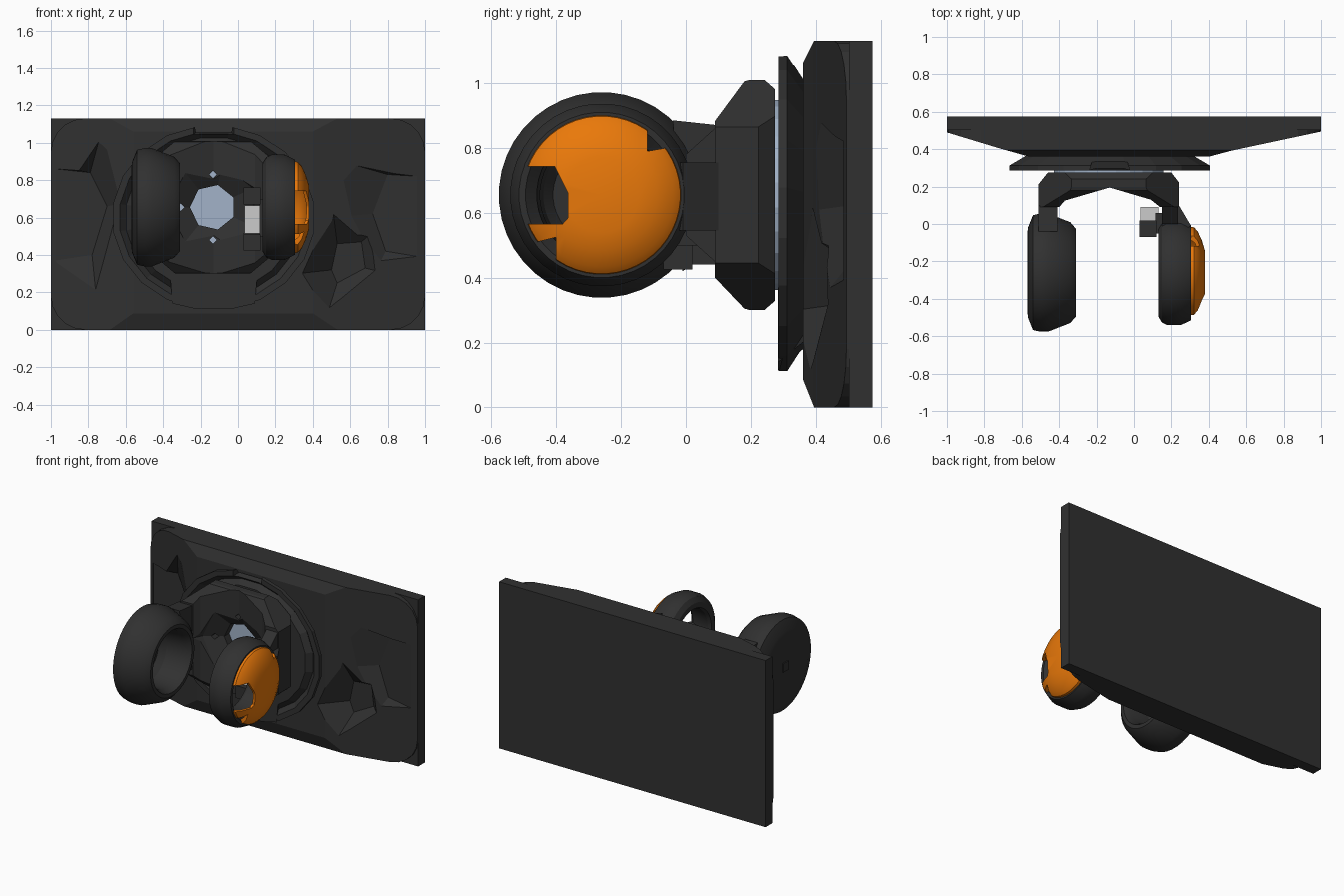
import bpy, bmesh, math

if "Cube" in bpy.data.objects:
    bpy.data.objects.remove(bpy.data.objects["Cube"])


def mat(name, r, g, b):
    m = bpy.data.materials.new(name)
    m.diffuse_color = (r, g, b, 1)
    m.use_nodes = True
    m.node_tree.nodes["Principled BSDF"].inputs["Base Color"].default_value = m.diffuse_color
    return m


DARK = mat("dark", 0.03, 0.03, 0.03)
ORANGE = mat("orange", 0.82, 0.19, 0.003)
BLUE = mat("pale_blue", 0.36, 0.45, 0.58)
PALE = mat("pale_grey", 0.7, 0.7, 0.7)


def place(axis, t, u, v):
    return {'x': (t, u, v), 'y': (u, t, v), 'z': (u, v, t)}[axis]


def finish(name, bm, m):
    bmesh.ops.remove_doubles(bm, verts=bm.verts, dist=1e-5)
    bmesh.ops.recalc_face_normals(bm, faces=bm.faces)
    me = bpy.data.meshes.new(name)
    bm.to_mesh(me)
    bm.free()
    me.materials.append(m)
    ob = bpy.data.objects.new(name, me)
    bpy.context.collection.objects.link(ob)
    return ob


def smooth(ob):
    bpy.ops.object.select_all(action='DESELECT')
    ob.select_set(True)
    bpy.context.view_layer.objects.active = ob
    bpy.ops.object.shade_smooth_by_angle(angle=math.radians(30))


def prism(name, pts, axis, a, b, pts2=None, m=DARK):
    """Extrude a 2D outline along an axis, optionally tapering to a second one."""
    bm = bmesh.new()
    r1 = [bm.verts.new(place(axis, a, *p)) for p in pts]
    r2 = [bm.verts.new(place(axis, b, *p)) for p in (pts2 or pts)]
    n = len(pts)
    bm.faces.new(r1)
    bm.faces.new(r2)
    for i in range(n):
        bm.faces.new((r1[i], r1[(i + 1) % n], r2[(i + 1) % n], r2[i]))
    return finish(name, bm, m)


def rect(u0, u1, v0, v1):
    return [(u0, v0), (u1, v0), (u1, v1), (u0, v1)]


def lathe(name, prof, axis, cu, cv, n=40, su=1.0, m=DARK):
    """Spin a closed (position, radius) profile about an x or y axis."""
    bm = bmesh.new()
    rings = []
    for t, r in prof:
        if r == 0:
            rings.append([bm.verts.new(place(axis, t, cu, cv))] * n)
        else:
            rings.append([bm.verts.new(place(axis, t,
                          cu + su * r * math.cos(2 * math.pi * (i + .5) / n),
                          cv + r * math.sin(2 * math.pi * (i + .5) / n))) for i in range(n)])
    for k in range(len(rings)):
        p, q = rings[k], rings[(k + 1) % len(rings)]
        for i in range(n):
            j = (i + 1) % n
            vs = list(dict.fromkeys((p[i], p[j], q[j], q[i])))
            if len(vs) > 2:
                bm.faces.new(vs)
    return finish(name, bm, m)


def boolean(ob, cutter, op='DIFFERENCE'):
    mod = ob.modifiers.new("cut", 'BOOLEAN')
    mod.operation, mod.object, mod.solver = op, cutter, 'EXACT'
    bpy.context.view_layer.objects.active = ob
    bpy.ops.object.modifier_apply(modifier=mod.name)
    bpy.data.objects.remove(cutter)


# Wall plate and its sloped, round-cornered front body
prism("wall_plate", rect(-1, 1, 0, 1.13), 'y', 0.503, 0.575)
rounded = []
for cx, cz, start in ((.82, .95, 0), (-.82, .95, 90), (-.82, .18, 180), (.82, .18, 270)):
    for k in range(6):
        a = math.radians(start + 18 * k)
        rounded.append((cx + .18 * math.cos(a), cz + .18 * math.sin(a)))
body = prism("plate_body", rounded, 'y', 0.2, 0.51)
boolean(body, prism("slope", [(-1.05, .505), (-.72, .405), (-.56, .36), (.4, .36), (.52, .392),
                              (1.05, .505), (1.05, .6), (-1.05, .6)], 'z', -.1, 1.3), 'INTERSECT')
boolean(body, prism("bevel", [(.38, -.05), (.395, 0), (.355, .1), (.355, 1.05), (.395, 1.13),
                              (.38, 1.2), (.6, 1.2), (.6, -.05)], 'x', -1.2, 1.2), 'INTERSECT')

# Faceted recesses on both sides of the body
pockets = [
    ([(-1.0, .88), (-.7, 1.17), (-.6, .68), (-.74, .0), (-1.0, .33)],
     [(-.975, .86), (-.79, .84), (-.7, .66), (-.78, .4), (-.975, .37)]),
    ([(1.0, .86), (.45, .93), (.5, .6), (.7, .24), (1.0, .34)],
     [(.97, .82), (.8, .83), (.72, .62), (.79, .42), (.97, .39)]),
    ([(.32, .3), (.47, .06), (.84, .29), (.76, .56), (.5, .7)],
     [(.5, .32), (.53, .25), (.68, .33), (.66, .47), (.53, .46)]),
]
for outer, inner in pockets:
    boolean(body, prism("pocket", outer, 'y', .34, .485, inner))

# Conical flange with a recessed groove, a top slot and a lower lug
flange = lathe("mount_flange", [(.285, 0), (.285, .4), (.32, .43), (.285, .46), (.285, .494),
                                (.312, .494), (.385, .38), (.385, 0)], 'y', -.13, .6, 20, 1.1)
boolean(flange, prism("slot", rect(-.26, 0, 1.02, 1.13), 'y', .2, .35, rect(-.22, -.04, 1.06, 1.13)))
lug = [(-.37, .37), (-.35, .14), (-.24, .115), (-.02, .115), (.09, .14), (.11, .37), (0, .34), (-.26, .34)]
prism("flange_lug", lug, 'y', .284, .37,
      [(-.13 + (x + .13) * .85, .6 + (z - .6) * .85) for x, z in lug])

# Pale backing disc behind the yoke
lathe("backing_disc", [(.272, 0), (.272, .295), (.286, .295), (.286, 0)], 'y', -.135, .655, 24, m=BLUE)

# Yoke: octagonal block with a bowl and sight holes
corners = ((.375, .21), (.2, .355), (-.2, .355), (-.375, .21))
octagon = [(-.135 + s * x, .655 + s * z) for s in (1, -1) for x, z in corners]
yoke = prism("yoke", octagon, 'y', .05, .35)
boolean(yoke, prism("plan", [(-.52, .09), (-.40, .09), (-.37, .125), (-.13, .195), (.09, .13), (.14, .09),
                             (.25, .09), (.25, .21), (.2, .275), (-.46, .275), (-.52, .2)],
                    'z', 0, 1.3), 'INTERSECT')
boolean(yoke, prism("side", [(.08, .41), (.18, .305), (.23, .29), (.276, .33), (.276, .98), (.23, 1.02),
                             (.18, 1.005), (.08, .87)], 'x', -.8, .6), 'INTERSECT')
boolean(yoke, lathe("bowl", [(.02, 0), (.02, .3), (.15, .235), (.22, .122), (.3, .122), (.3, 0)],
                    'y', -.135, .655, 7))
for x, z in ((-.133, .83), (-.133, .48), (-.305, .655)):
    d = .02
    boolean(yoke, prism("hole", [(x - d, z), (x, z - d), (x + d, z), (x, z + d)], 'y', 0, .4))

# Arms from the yoke to the two cups
prism("left_arm", [(.1, .87), (-.04, .885), (-.01, .42), (.02, .44), (.1, .44)], 'x', -.51, -.41)
prism("right_arm", [(.1, .87), (.0, .78), (.0, .53), (.1, .44)], 'x', .15, .235)
prism("right_arm_brace", [(.15, .12), (.24, .1), (.305, -.01), (.27, -.03), (.15, -.02)], 'z', .545, .755)

# Left cup: closed outside, open towards the middle
CY, CZ = -.26, .655
smooth(lathe("left_cup", [(-.56, 0), (-.57, .2), (-.567, .24), (-.54, .308), (-.5, .317), (-.46, .317),
                          (-.34, .27), (-.31, .235), (-.31, .21), (-.35, .19), (-.48, .18), (-.52, .15),
                          (-.52, 0)], 'x', CY, CZ))
prism("left_cup_stud", rect(CY - .03, CY + .03, CZ - .03, CZ + .03), 'x', -.569, -.5)

# Right ring
smooth(lathe("right_ring", [(.13, .2), (.13, .235), (.15, .268), (.18, .282), (.25, .282), (.305, .255),
                            (.305, .235), (.27, .2), (.15, .19)], 'x', CY, CZ))

# Orange domed cap with broken-out notches
cap = lathe("orange_cap", [(.295, .246), (.32, .243), (.34, .222), (.363, .172), (.38, .115), (.38, 0),
                           (.365, 0), (.365, .11), (.348, .165), (.325, .21), (.295, .23)],
            'x', CY, CZ, 48, m=ORANGE)
notches = [
    [(-.6, .743), (-.405, .743), (-.363, .66), (-.363, .585), (-.38, .566), (-.6, .566)],
    [(-.6, .51), (-.46, .51), (-.4, .525), (-.4, .4), (-.6, .4)],
    [(-.118, .95), (-.118, .79), (-.05, .802), (.05, .802), (.05, .95)],
]
for pts in notches:
    boolean(cap, prism("notch", pts, 'x', .2, .5))
smooth(cap)

# Small stacked block beside the right ring
prism("block_core", rect(-.045, .09, .515, .665), 'x', .035, .13, m=PALE)
for name, z0, z1 in (("block_lower", .425, .51), ("block_upper", .67, .76)):
    prism(name, rect(-.07, .02, z0, z1), 'x', .03, .12)
prism("block_bracket", rect(-.05, .06, .5, .7), 'x', .115, .17)
